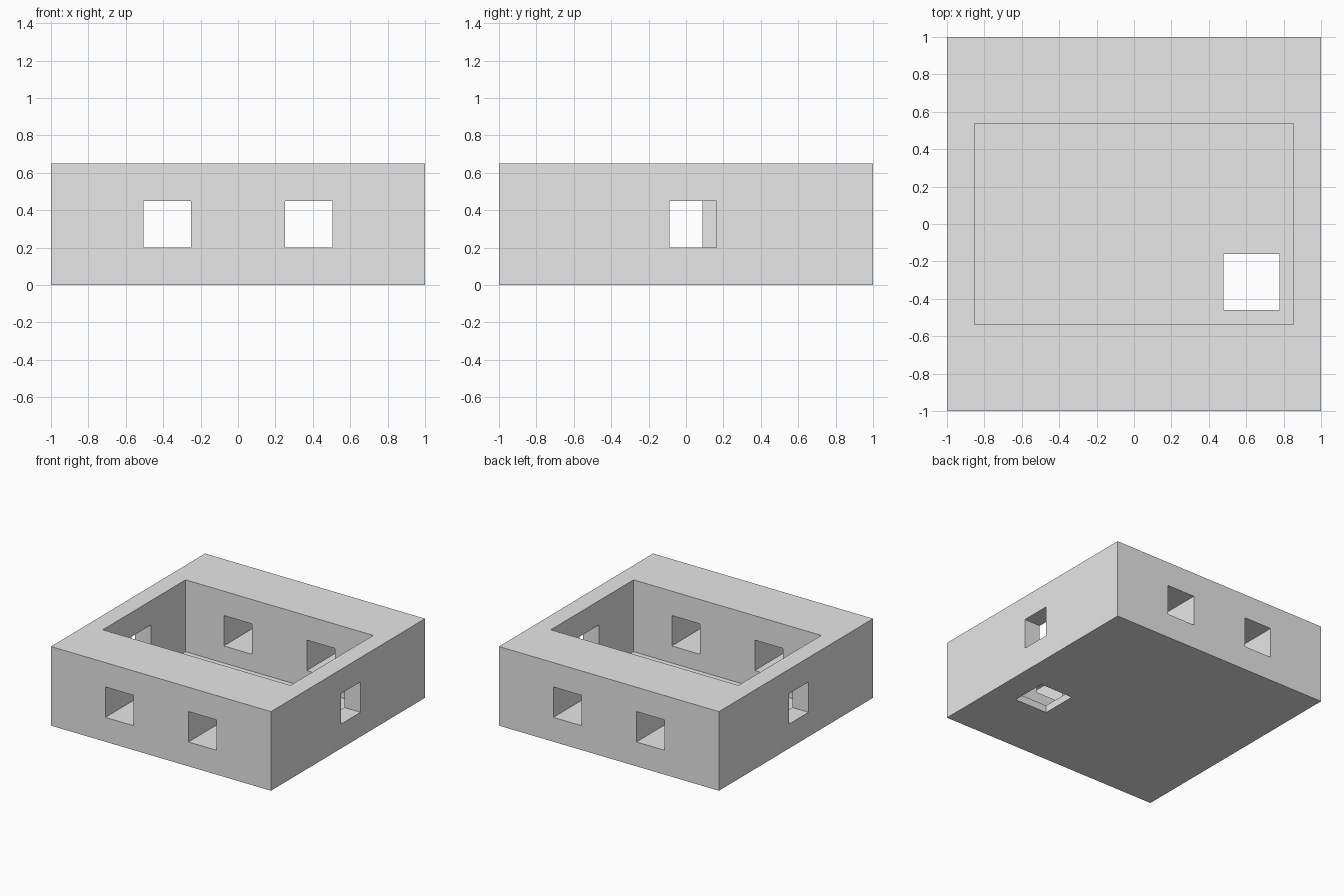
import bpy

if "Cube" in bpy.data.objects:
    bpy.data.objects.remove(bpy.data.objects["Cube"], do_unlink=True)

grey = bpy.data.materials.new("light grey")
grey.use_nodes = True
grey.diffuse_color = (0.8, 0.8, 0.8, 1)
grey.node_tree.nodes["Principled BSDF"].inputs["Base Color"].default_value = (0.8, 0.8, 0.8, 1)


def box(name, xs, ys, zs):
    """Axis-aligned box spanning the given ranges."""
    spans = (xs, ys, zs)
    bpy.ops.mesh.primitive_cube_add(size=1, location=[(a + b) / 2 for a, b in spans])
    obj = bpy.context.object
    obj.name = name
    obj.scale = [b - a for a, b in spans]
    bpy.ops.object.transform_apply(location=True, rotation=False, scale=True)
    obj.data.materials.append(grey)
    return obj


def cut(target, cutter):
    """Subtract the cutter from the target and delete it."""
    cutter.hide_render = True
    mod = target.modifiers.new("cut", "BOOLEAN")
    mod.operation = "DIFFERENCE"
    mod.solver = "EXACT"
    mod.object = cutter
    bpy.context.view_layer.objects.active = target
    bpy.ops.object.modifier_apply(modifier=mod.name)
    bpy.data.objects.remove(cutter, do_unlink=True)


height, floor = 0.65, 0.06
window = (0.2, 0.45)
housing = box("housing", (-1, 1), (-1, 1), (0, height))

# Open cavity above a thin floor
cut(housing, box("cavity", (-0.853, 0.853), (-0.537, 0.537), (floor, height + 0.2)))

# Paired windows through the front and back walls
for near, far in ((0.25, 0.505), (-0.505, -0.25)):
    cut(housing, box("long_window", (near, far), (-1.2, 1.2), window))

# One offset window in each side wall, rotated copies of each other
cut(housing, box("left_window", (0.7, 1.2), (-0.088, 0.163), window))
cut(housing, box("right_window", (-1.2, -0.7), (-0.163, 0.088), window))

# Square opening in the floor
cut(housing, box("floor_opening", (0.478, 0.778), (-0.46, -0.16), (-0.2, 0.15)))
